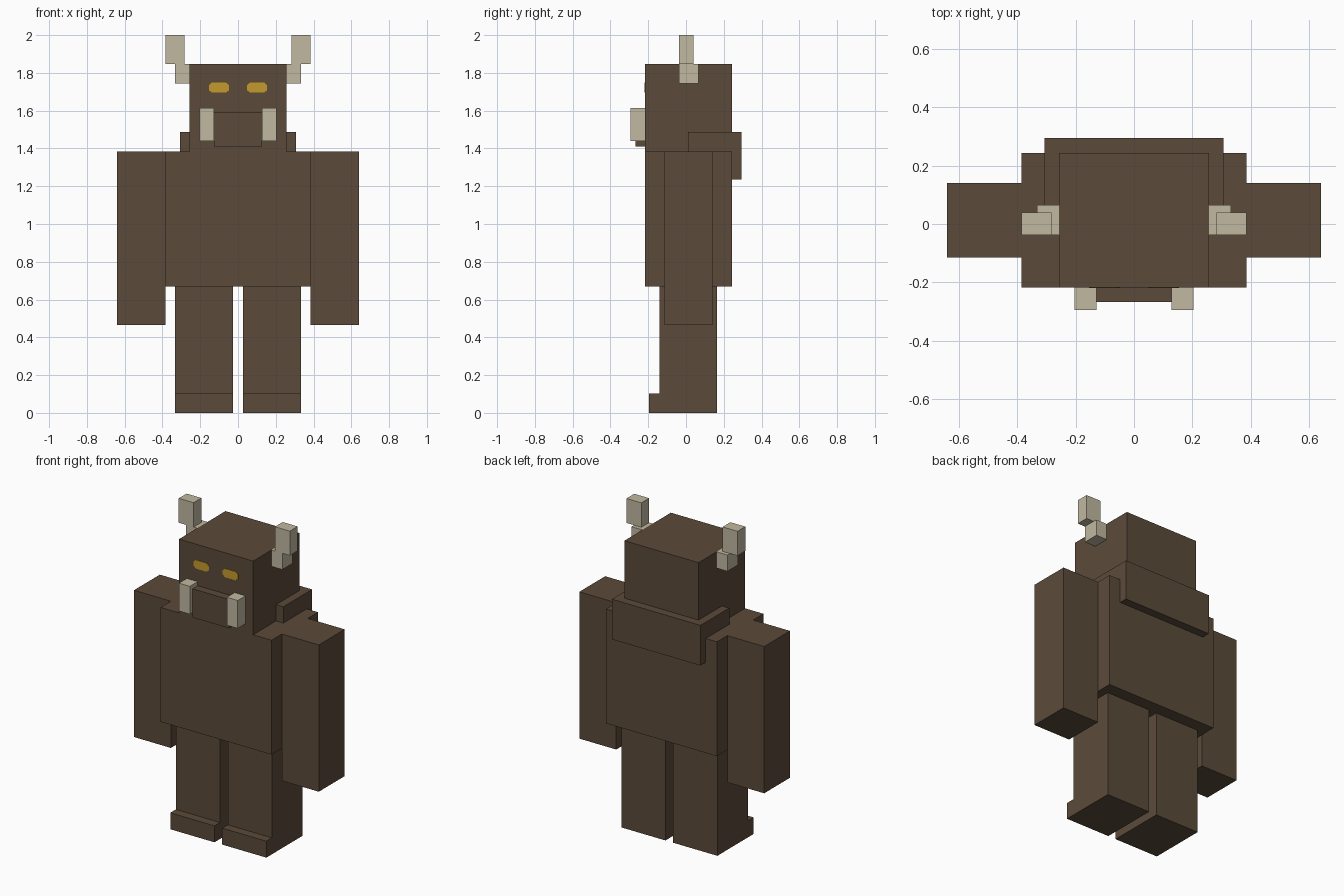
import bpy, bmesh

cube = bpy.data.objects.get("Cube")
if cube:
    bpy.data.objects.remove(cube, do_unlink=True)


def material(name, rgb):
    m = bpy.data.materials.new(name)
    m.use_nodes = True
    m.diffuse_color = (*rgb, 1)
    m.node_tree.nodes["Principled BSDF"].inputs["Base Color"].default_value = (*rgb, 1)
    return m


FUR = material("brown_fur", (0.105, 0.069, 0.042))
BONE = material("pale_bone", (0.527, 0.479, 0.352))
AMBER = material("amber_eye", (0.552, 0.323, 0.025))


def finish(name, bm, mat):
    bmesh.ops.recalc_face_normals(bm, faces=bm.faces)
    mesh = bpy.data.meshes.new(name)
    bm.to_mesh(mesh)
    bm.free()
    mesh.materials.append(mat)
    ob = bpy.data.objects.new(name, mesh)
    bpy.context.collection.objects.link(ob)
    return ob


def prism(name, profile, axis, lo, hi, mat):
    """Extrude a 2D outline along x (outline is y,z) or along y (outline is x,z)."""
    bm = bmesh.new()
    place = (lambda a, b: (lo, a, b)) if axis == "x" else (lambda a, b: (a, lo, b))
    face = bm.faces.new([bm.verts.new(place(a, b)) for a, b in profile])
    new = bmesh.ops.extrude_face_region(bm, geom=[face])["geom"]
    move = (hi - lo, 0, 0) if axis == "x" else (0, hi - lo, 0)
    bmesh.ops.translate(bm, vec=move, verts=[v for v in new if isinstance(v, bmesh.types.BMVert)])
    return finish(name, bm, mat)


def box(name, x, y, z, mat):
    bm = bmesh.new()
    bmesh.ops.create_cube(bm, size=1)
    for v in bm.verts:
        v.co = [r[0] if c < 0 else r[1] for c, r in zip(v.co, (x, y, z))]
    return finish(name, bm, mat)


def span(side, a, b):
    return sorted((side * a, side * b))


# Trunk: body, head, muzzle and the hump behind the neck
box("torso", (-0.385, 0.385), (-0.217, 0.243), (0.668, 1.385), FUR)
box("head", (-0.257, 0.257), (-0.217, 0.243), (1.385, 1.847), FUR)
box("muzzle", (-0.128, 0.128), (-0.268, -0.217), (1.41, 1.59), FUR)
box("shoulder_hump", (-0.307, 0.307), (0.01, 0.295), (1.235, 1.487), FUR)

# Leg outline seen from the side, with the foot stepping forward
LEG = [(-0.195, 0), (0.165, 0), (0.165, 0.668), (-0.14, 0.668), (-0.14, 0.103), (-0.195, 0.103)]

for label, s in (("left", 1), ("right", -1)):
    box(label + "_arm", span(s, 0.385, 0.641), (-0.115, 0.141), (0.465, 1.385), FUR)
    prism(label + "_leg", LEG, "x", *span(s, 0.027, 0.333), FUR)
    box(label + "_tusk", span(s, 0.128, 0.204), (-0.294, -0.217), (1.44, 1.615), BONE)

    # Horn: a stub out of the head and an upright tip
    box(label + "_horn_base", span(s, 0.257, 0.333), (-0.037, 0.065), (1.745, 1.847), BONE)
    box(label + "_horn_tip", span(s, 0.282, 0.385), (-0.037, 0.04), (1.847, 2.0), BONE)

    # Eye: thin plate with clipped corners
    cx, cz, w, h = s * 0.101, 1.722, 0.053, 0.027
    eye = [(w, h * 0.5), (w * 0.7, h), (-w * 0.7, h), (-w, h * 0.5),
           (-w, -h * 0.5), (-w * 0.7, -h), (w * 0.7, -h), (w, -h * 0.5)]
    prism(label + "_eye", [(cx + a, cz + b) for a, b in eye], "y", -0.22, -0.216, AMBER)
